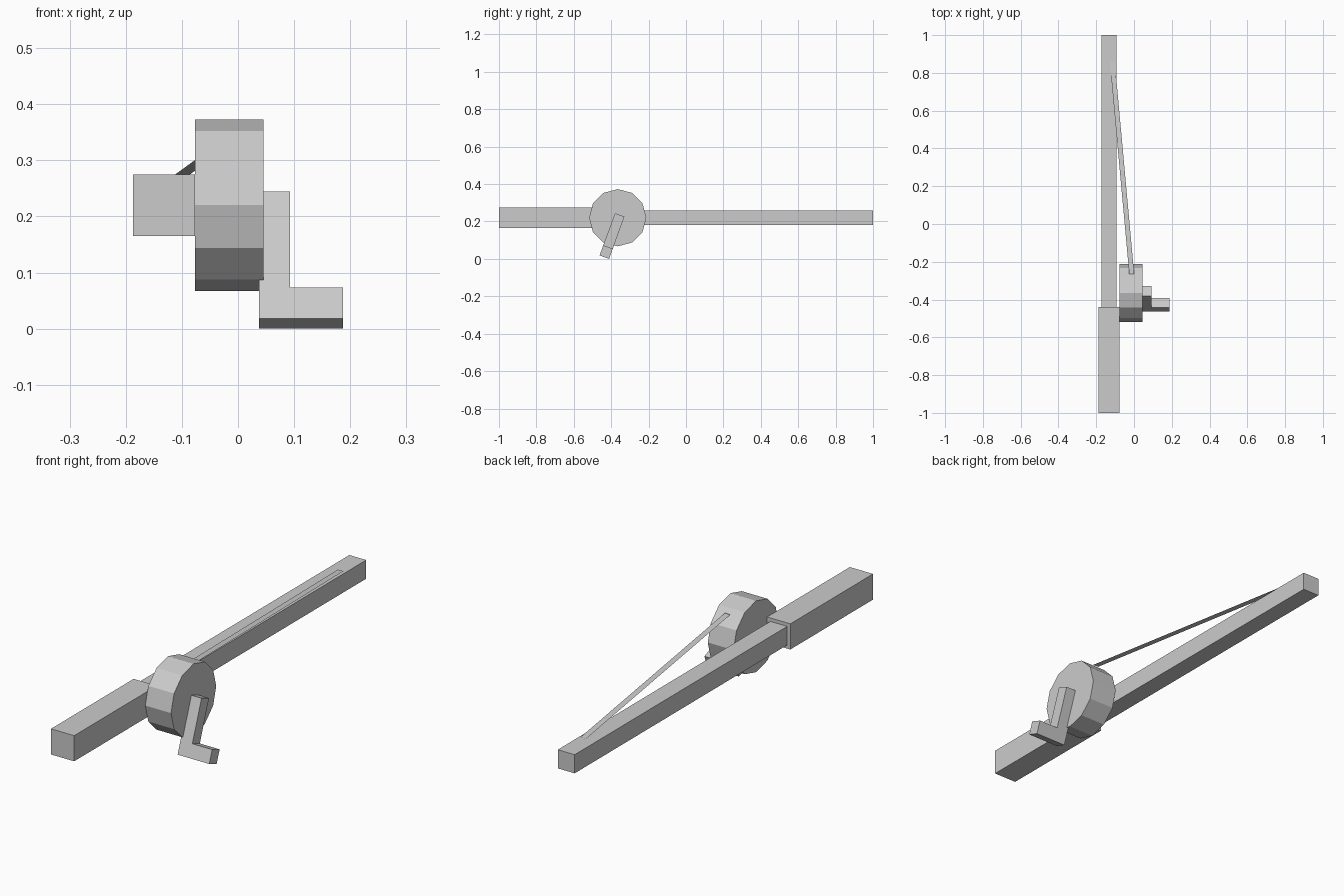
import bpy
import bmesh
from math import radians, pi
from mathutils import Matrix, Vector

cube = bpy.data.objects.get("Cube")
if cube:
    bpy.data.objects.remove(cube, do_unlink=True)

# Single flat colour
grey = bpy.data.materials.new("plain_grey")
grey.use_nodes = True
colour = (0.6, 0.6, 0.6, 1.0)
grey.diffuse_color = colour
grey.node_tree.nodes["Principled BSDF"].inputs["Base Color"].default_value = colour


def finish(name, bm, closed=True):
    if closed:
        bmesh.ops.recalc_face_normals(bm, faces=bm.faces)
    mesh = bpy.data.meshes.new(name)
    bm.to_mesh(mesh)
    bm.free()
    mesh.materials.append(grey)
    obj = bpy.data.objects.new(name, mesh)
    bpy.context.collection.objects.link(obj)
    return obj


def square_bar(name, x, z, width, y0, y1):
    bm = bmesh.new()
    bmesh.ops.create_cube(bm, size=1)
    bmesh.ops.scale(bm, vec=(width, y1 - y0, width), verts=bm.verts)
    bmesh.ops.translate(bm, vec=(x, (y0 + y1) / 2, z), verts=bm.verts)
    return finish(name, bm)


# Grip and pole share one axis
AXIS_X, AXIS_Z = -0.132, 0.22
square_bar("grip", AXIS_X, AXIS_Z, 0.11, -1.0, -0.44)
square_bar("pole", AXIS_X, AXIS_Z, 0.08, -0.45, 1.0)

# Twelve-sided reel drum lying along x
bm = bmesh.new()
bmesh.ops.create_cone(bm, cap_ends=True, segments=12, radius1=0.153,
                      radius2=0.153, depth=0.122)
bmesh.ops.rotate(bm, matrix=Matrix.Rotation(pi / 2, 3, 'Y'), verts=bm.verts)
bmesh.ops.translate(bm, vec=(-0.016, -0.365, AXIS_Z), verts=bm.verts)
finish("reel_drum", bm)

# L-shaped crank: profile in x-z, extruded in y, then tilted
bm = bmesh.new()
profile = [(0.037, 0), (0.187, 0), (0.187, 0.058),
           (0.093, 0.058), (0.093, 0.24), (0.037, 0.24)]
face = bm.faces.new([bm.verts.new((x, 0, z)) for x, z in profile])
side = bmesh.ops.extrude_face_region(bm, geom=[face])
moved = [v for v in side["geom"] if isinstance(v, bmesh.types.BMVert)]
bmesh.ops.translate(bm, vec=(0, 0.054, 0), verts=moved)
bmesh.ops.rotate(bm, matrix=Matrix.Rotation(radians(-20), 3, 'X'), verts=bm.verts)
bmesh.ops.translate(bm, vec=(0, -0.462, 0.0185), verts=bm.verts)
finish("crank_handle", bm)

# Thin flat line from the drum to the pole tip
bm = bmesh.new()
near, far = Vector((-0.012, -0.265, 0.338)), Vector((-0.115, 0.86, 0.263))
half = Vector((0.013, 0, 0))
bm.faces.new([bm.verts.new(p) for p in
              (near - half, near + half, far + half, far - half)])
finish("line", bm, closed=False)
